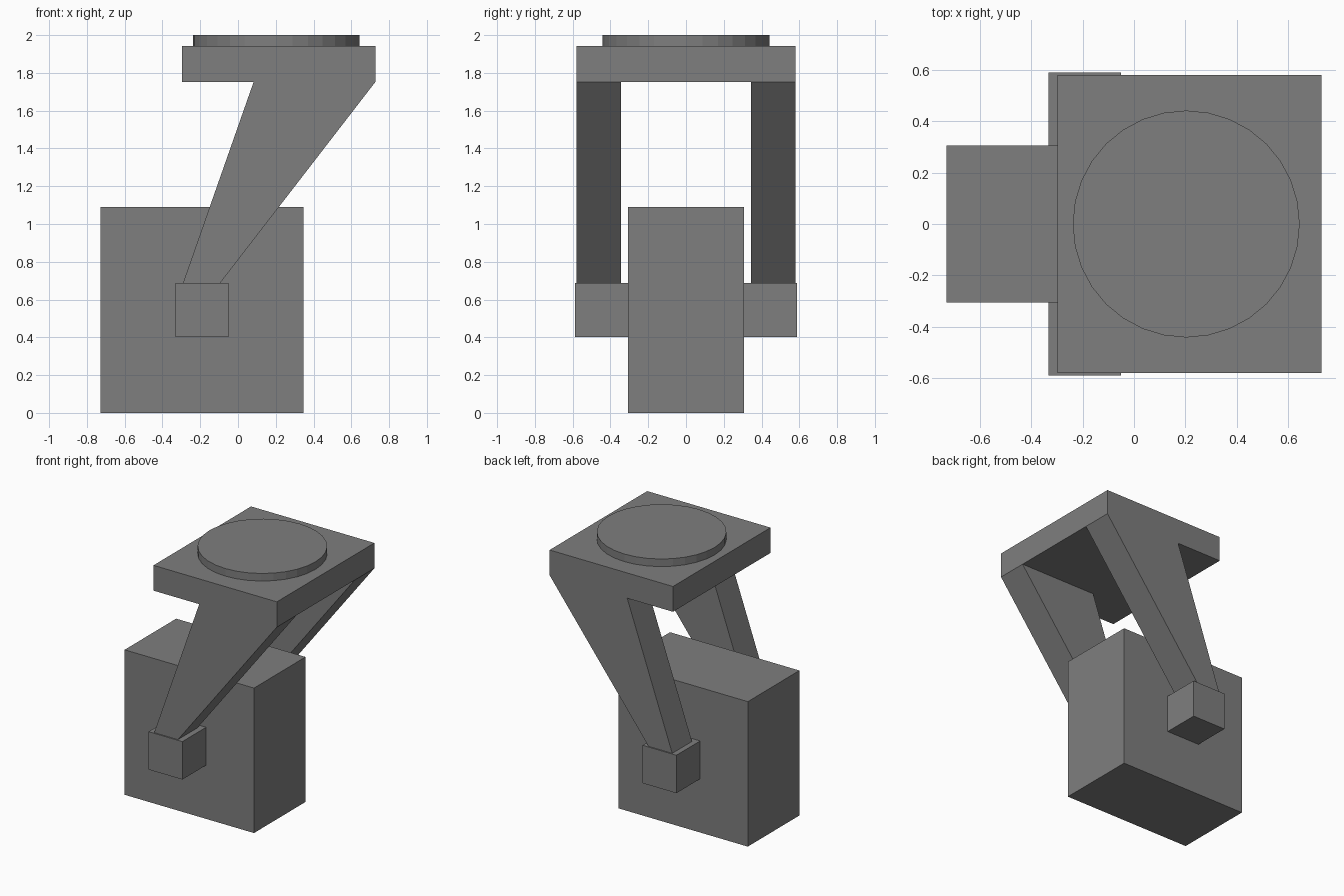
import bpy
import bmesh

if "Cube" in bpy.data.objects:
    bpy.data.objects.remove(bpy.data.objects["Cube"])

# Dark grey used by every part
grey = bpy.data.materials.new("dark_grey")
grey.diffuse_color = (0.21, 0.21, 0.21, 1)
grey.use_nodes = True
grey.node_tree.nodes["Principled BSDF"].inputs["Base Color"].default_value = grey.diffuse_color


def extrude_profile(name, profile, y0, y1, mirrored=False):
    """Extrude an x/z outline along y, optionally mirrored to the other side."""
    bm = bmesh.new()
    face = bm.faces.new([bm.verts.new((x, y0, z)) for x, z in profile])
    result = bmesh.ops.extrude_face_region(bm, geom=[face])
    moved = [g for g in result["geom"] if isinstance(g, bmesh.types.BMVert)]
    bmesh.ops.translate(bm, verts=moved, vec=(0, y1 - y0, 0))
    bmesh.ops.recalc_face_normals(bm, faces=bm.faces)
    mesh = bpy.data.meshes.new(name)
    bm.to_mesh(mesh)
    bm.free()
    mesh.materials.append(grey)
    obj = bpy.data.objects.new(name, mesh)
    bpy.context.collection.objects.link(obj)
    if mirrored:
        mod = obj.modifiers.new("mirror", 'MIRROR')
        mod.use_axis = (False, True, False)
        mod.use_mirror_merge = False
    return obj


def rect(x0, x1, z0, z1):
    return [(x0, z0), (x1, z0), (x1, z1), (x0, z1)]


# Main block
extrude_profile("body", rect(-0.728, 0.347, 0, 1.089), -0.306, 0.306)

# Pivot blocks on both sides of the body
extrude_profile("pivot_blocks", rect(-0.332, -0.051, 0.403, 0.688),
                0.306, 0.588, mirrored=True)

# Tapered slanted arms rising from the pivots to the plate
extrude_profile("yoke_arms",
                [(-0.291, 0.688), (-0.094, 0.688), (0.728, 1.753), (0.083, 1.753)],
                0.345, 0.579, mirrored=True)

# Mounting plate joining the arms
extrude_profile("mounting_plate", rect(-0.297, 0.728, 1.753, 1.943), -0.579, 0.579)

# Round disc on the plate
bpy.ops.mesh.primitive_cylinder_add(vertices=32, radius=0.441, depth=0.057,
                                    location=(0.203, 0, 1.9715))
disc = bpy.context.object
disc.name = "top_disc"
disc.data.materials.append(grey)
